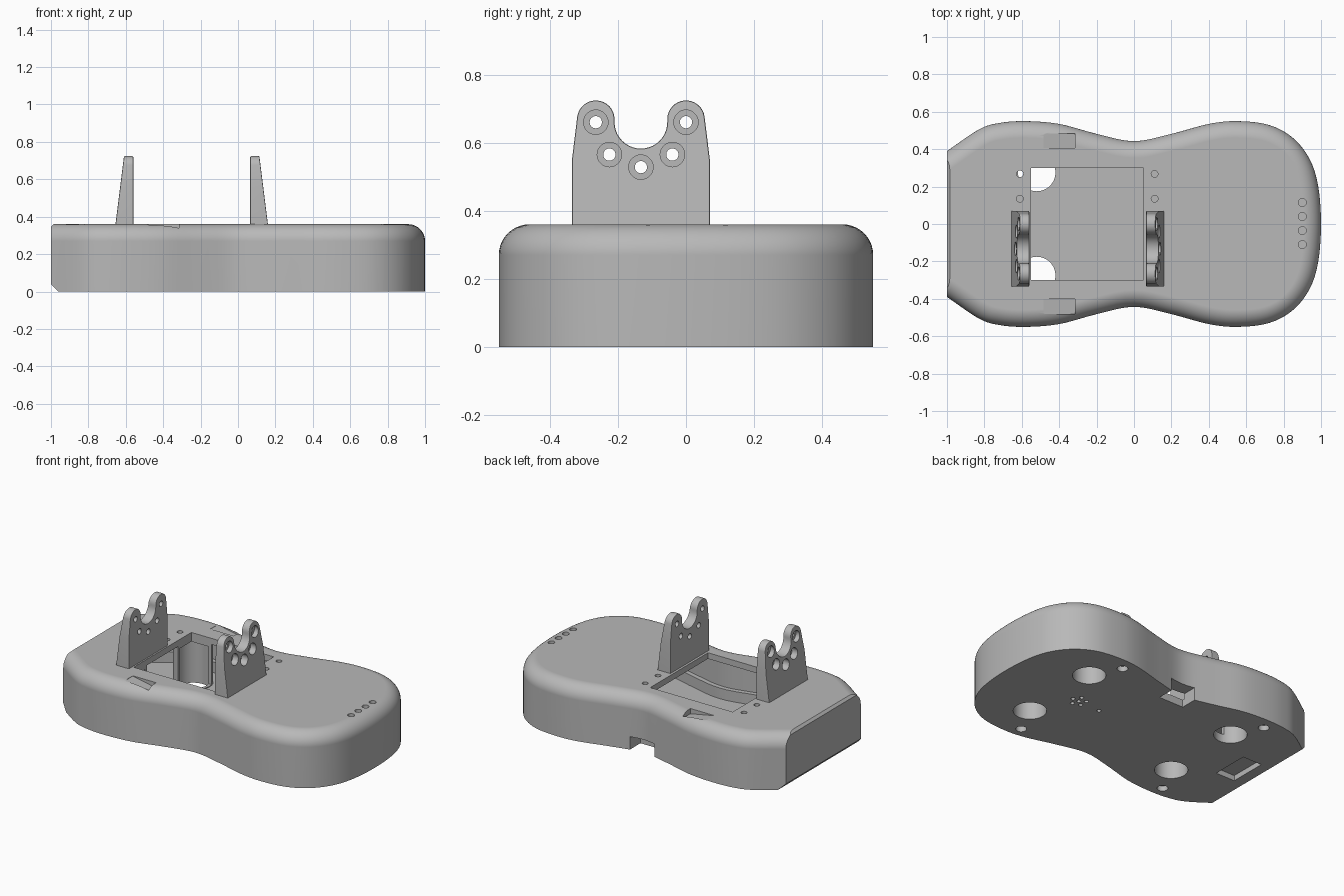
import bpy, bmesh
from math import sin, cos, pi, radians
from mathutils import Vector, Matrix

if "Cube" in bpy.data.objects:
    bpy.data.objects.remove(bpy.data.objects["Cube"], do_unlink=True)

GREY = (0.48, 0.48, 0.48, 1)
mat = bpy.data.materials.new("matte grey")
mat.use_nodes = True
mat.diffuse_color = GREY
mat.node_tree.nodes["Principled BSDF"].inputs["Base Color"].default_value = GREY


def make(name, bm):
    bmesh.ops.recalc_face_normals(bm, faces=bm.faces[:])
    me = bpy.data.meshes.new(name)
    bm.to_mesh(me)
    bm.free()
    me.materials.append(mat)
    ob = bpy.data.objects.new(name, me)
    bpy.context.collection.objects.link(ob)
    return ob


def activate(ob):
    bpy.ops.object.select_all(action='DESELECT')
    ob.select_set(True)
    bpy.context.view_layer.objects.active = ob


def combine(ob, bm, op='DIFFERENCE'):
    """Cut or join a helper mesh, then remove the helper."""
    tool = make("cutter", bm)
    tool.hide_render = True
    activate(ob)
    mod = ob.modifiers.new("cut", 'BOOLEAN')
    mod.operation, mod.object, mod.solver = op, tool, 'EXACT'
    bpy.ops.object.modifier_apply(modifier=mod.name)
    bpy.data.objects.remove(tool, do_unlink=True)


def cylinders(spots, r, z0, z1, seg=32):
    bm = bmesh.new()
    for x, y in spots:
        bmesh.ops.create_cone(bm, cap_ends=True, segments=seg, radius1=r, radius2=r,
                              depth=z1 - z0, matrix=Matrix.Translation((x, y, (z0 + z1) / 2)))
    return bm


def box(x0, x1, y0, y1, z0, z1):
    bm = bmesh.new()
    m = Matrix.Translation(((x0 + x1) / 2, (y0 + y1) / 2, (z0 + z1) / 2))
    bmesh.ops.create_cube(bm, size=1, matrix=m @ Matrix.Diagonal((x1 - x0, y1 - y0, z1 - z0, 1)))
    return bm


def prism(points, vec):
    bm = bmesh.new()
    f = bm.faces.new([bm.verts.new(p) for p in points])
    new = bmesh.ops.extrude_face_region(bm, geom=[f], use_keep_orig=True)
    moved = [v for v in new["geom"] if isinstance(v, bmesh.types.BMVert)]
    bmesh.ops.translate(bm, vec=vec, verts=moved)
    return bm, moved


# Waisted plan outline: a smooth half, mirrored
HALF = [(.985, -.2), (1, 0), (.985, .2), (.94, .345), (.85, .46), (.72, .53), (.55, .55),
        (.4, .535), (.2, .482), (0, .443), (-.2, .482), (-.4, .535), (-.58, .55),
        (-.72, .54), (-.83, .505), (-1, .39), (-1.15, .29), (-1.3, .19)]


def outline():
    p = [Vector(q) for q in HALF]
    half = []
    for a, b, c, d in zip(p, p[1:], p[2:], p[3:]):
        for i in range(5):
            t = i / 5
            half.append(.5 * (2 * b + (c - a) * t + (2 * a - 5 * b + 4 * c - d) * t * t
                              + (3 * b - a - 3 * c + d) * t ** 3))
    half.append(p[-2])
    return half + [Vector((q.x, -q.y)) for q in reversed(half[1:])]


def shell(levels, planes):
    """Stack inset outlines into a solid, then trim it with planes."""
    pts = outline()
    n = len(pts)
    bm = bmesh.new()
    rings = []
    for z, inset in levels:
        ring = []
        for i, q in enumerate(pts):
            t = (pts[(i + 1) % n] - pts[i - 1]).normalized()
            ring.append(bm.verts.new((q.x - t.y * inset, q.y + t.x * inset, z)))
        rings.append(ring)
    for a, b in zip(rings, rings[1:]):
        for i in range(n):
            j = (i + 1) % n
            bm.faces.new((a[i], a[j], b[j], b[i]))
    bm.faces.new(rings[0][::-1])
    bm.faces.new(rings[-1])
    for co, no in planes:
        bmesh.ops.bisect_plane(bm, geom=bm.verts[:] + bm.edges[:] + bm.faces[:],
                               plane_co=co, plane_no=no, clear_outer=True)
        bmesh.ops.holes_fill(bm, edges=[e for e in bm.edges if e.is_boundary], sides=0)
    return bm


# Body: rounded top rim, flat tail end with chamfers
R, TOP = .09, .36
levels = [(0, 0)] + [(TOP - R + R * sin(k * pi / 20), R - R * cos(k * pi / 20)) for k in range(11)]
body = make("body", shell(levels, [((-1, 0, 0), (-1, 0, 0)),
                                   ((-1, 0, .04), (-1, 0, -1)),
                                   ((-1, 0, .345), (-1, 0, 1))]))

# Stepped hollow interior
combine(body, shell([(.12, .06), (.32, .06)], [((-.94, 0, 0), (-1, 0, 0))]))
combine(body, shell([(.05, .09), (.14, .09)], [((-.91, 0, 0), (-1, 0, 0))]))

# Foot sockets: tubes between floor and top, cut away by the window
feet = [(x, y) for x in (-.52, .58) for y in (-.275, .275)]
combine(body, cylinders(feet, .12, .03, .34, 48), 'UNION')
combine(body, box(-.55, .05, -.3, .3, .056, .5))
combine(body, cylinders(feet, .1, -.1, .3, 48))

# Top pinholes, tail-to-nose indicator holes, and base screw holes
combine(body, cylinders([(x, y) for x in (-.61, .11) for y in (.135, .268)], .018, .29, .5, 20))
combine(body, cylinders([(.9, .115 - .075 * i) for i in range(4)], .021, .33, .5, 20))
combine(body, cylinders([(x, y) for x in (-.62, .48) for y in (-.475, .465)], .033, -.1, .035, 24))

# Vent cluster and base recess
vents = [(.43 + .045 * cos(k * pi / 2.5), .045 * sin(k * pi / 2.5)) for k in range(5)]
combine(body, cylinders(vents + [(.43, 0), (.265, -.01)], .013, -.1, .1, 16))
combine(body, box(-.89, -.75, -.13, .12, -.1, .035))

# Cable notch in the back of the waist
combine(body, box(-.09, .09, .345, .6, -.1, .085))

# Ramped strap slots
for y in (-.48, .405):
    ramp = [(-.485, y, .358), (-.485, y, .42), (-.315, y, .42), (-.315, y, .325)]
    combine(body, prism(ramp, (0, .078, 0))[0])

# Cradle brackets: wedge plates with two lobes and counterbored holes
YC = -.1325


def arc(cy, cz, r, a0, a1, n):
    return [(cy + r * cos(radians(a0 + (a1 - a0) * i / n)),
             cz + r * sin(radians(a0 + (a1 - a0) * i / n))) for i in range(n + 1)]


def bracket(name, inner, side):
    right = [(.2025, .335), (.2025, .55)] + arc(.1325, .669, .055, 8, 180, 16) \
        + arc(0, .66, .0775, 0, -90, 10)
    profile = right + [(-u, z) for u, z in reversed(right[:-1])]
    bm, outer = prism([(inner, YC + u, z) for u, z in profile], (side * .1, 0, 0))
    for v in outer:
        v.co.x = inner + side * (.095 - .125 * (v.co.z - TOP))
    ob = make(name, bm)
    activate(ob)
    bev = ob.modifiers.new("edge", 'BEVEL')
    bev.width, bev.segments, bev.limit_method, bev.angle_limit = .005, 2, 'ANGLE', radians(60)
    bpy.ops.object.modifier_apply(modifier=bev.name)
    holes = [(-.1325, .66), (.1325, .66), (-.0925, .565), (.0925, .565), (0, .528)]
    for r, start in ((.018, -.1), (.036, .03)):
        cut = bmesh.new()
        for u, z in holes:
            m = Matrix.Translation((inner + side * (start + .15), YC + u, z))
            bmesh.ops.create_cone(cut, cap_ends=True, segments=28, radius1=r, radius2=r,
                                  depth=.3, matrix=m @ Matrix.Rotation(pi / 2, 4, 'Y'))
        combine(ob, cut)
    return ob


parts = [body, bracket("left_bracket", .065, 1), bracket("right_bracket", -.56, -1)]

# Smooth curves with crisp edges
for ob in parts:
    activate(ob)
    bpy.ops.object.shade_smooth_by_angle(angle=radians(30))
    wn = ob.modifiers.new("normals", 'WEIGHTED_NORMAL')
    wn.keep_sharp = True
